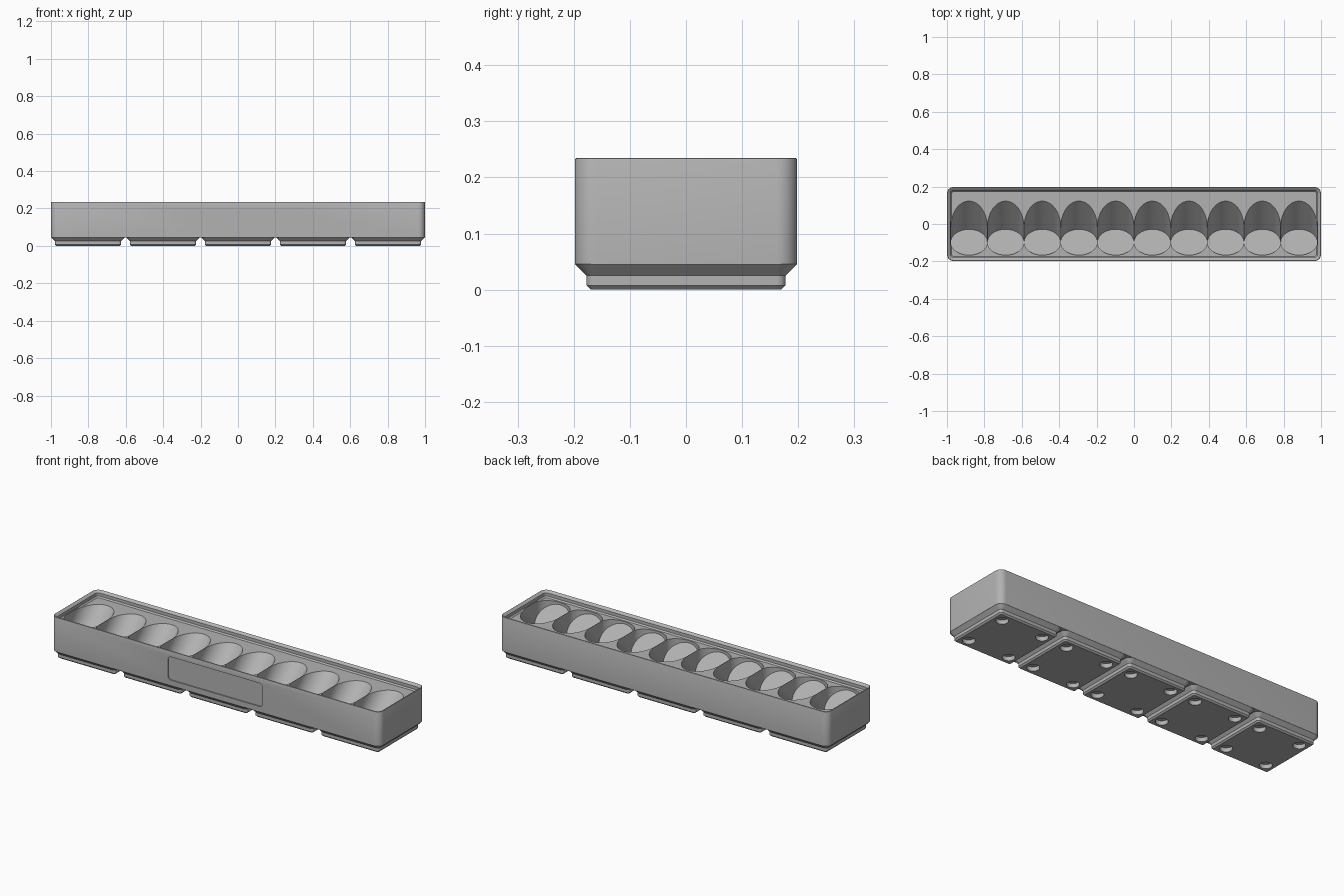
import bpy, bmesh, math
from mathutils import Vector

if "Cube" in bpy.data.objects:
    bpy.data.objects.remove(bpy.data.objects["Cube"])

grey = bpy.data.materials.new("plain_grey")
grey.use_nodes = True
grey.diffuse_color = (0.45, 0.45, 0.45, 1)
grey.node_tree.nodes["Principled BSDF"].inputs["Base Color"].default_value = (0.45, 0.45, 0.45, 1)

HALF_X, HALF_Y = 1.0, 0.198
PITCH = 0.401
DECK = 0.2


def make_object(name, bm):
    bmesh.ops.recalc_face_normals(bm, faces=bm.faces)
    mesh = bpy.data.meshes.new(name)
    bm.to_mesh(mesh)
    bm.free()
    mesh.materials.append(grey)
    obj = bpy.data.objects.new(name, mesh)
    bpy.context.collection.objects.link(obj)
    return obj


def rounded_ring(bm, hx, hy, radius, z, cx=0, steps=8):
    """Rounded rectangle of vertices at height z."""
    ring = []
    for corner, (sx, sy) in enumerate([(1, 1), (-1, 1), (-1, -1), (1, -1)]):
        for i in range(steps + 1):
            a = math.pi / 2 * (corner + i / steps)
            ring.append(bm.verts.new((cx + sx * (hx - radius) + radius * math.cos(a),
                                      sy * (hy - radius) + radius * math.sin(a), z)))
    return ring


def loft(bm, rings):
    """Skin successive rings and cap both ends."""
    for low, high in zip(rings, rings[1:]):
        n = len(low)
        for i in range(n):
            j = (i + 1) % n
            bm.faces.new((low[i], low[j], high[j], high[i]))
    bm.faces.new(rings[0])
    bm.faces.new(rings[-1])


def cut(obj, cutter):
    mod = obj.modifiers.new("cut", "BOOLEAN")
    mod.operation = "DIFFERENCE"
    mod.solver = "EXACT"
    mod.object = cutter
    bpy.context.view_layer.objects.active = obj
    bpy.ops.object.modifier_apply(modifier=mod.name)
    bpy.data.objects.remove(cutter)


def smooth(obj):
    bpy.ops.object.select_all(action="DESELECT")
    obj.select_set(True)
    bpy.context.view_layer.objects.active = obj
    bpy.ops.object.shade_smooth_by_angle(angle=math.radians(30))


# Tray body with stepped stacking lip: (inset, height)
profile = [(0, 0.045), (0, 0.231), (0.001, 0.2335), (0.0035, 0.235), (0.006, 0.2345),
           (0.008, 0.233), (0.018, 0.224), (0.018, 0.207), (0.0248, DECK)]
bm = bmesh.new()
loft(bm, [rounded_ring(bm, HALF_X - d, HALF_Y - d, 0.036 - d, z) for d, z in profile])
tray = make_object("tray_body", bm)

# Ten tilted pockets, each a disc swept from the leaning axis up to vertical
RADIUS, SIDES = 0.0975, 64
lean = Vector((0, 1, 1)).normalized()
slope = Vector((0, -1, 1)).normalized()
bm = bmesh.new()
for k in range(10):
    centre = Vector(((k - 4.5) * 0.196, -0.0975, 0.118))
    points = []
    for i in range(SIDES):
        a = math.tau * i / SIDES
        p = centre + RADIUS * (math.cos(a) * Vector((1, 0, 0)) + math.sin(a) * slope)
        points += [bm.verts.new(p + offset) for offset in
                   (Vector((0, 0, 0)), lean * 0.3, Vector((0, 0, 0.3)))]
    hull = bmesh.ops.convex_hull(bm, input=points)
    bmesh.ops.delete(bm, geom=[v for v in hull["geom_interior"] if isinstance(v, bmesh.types.BMVert)],
                     context="VERTS")
cut(tray, make_object("pocket_cutter", bm))

# Shallow label recess on the front
bm = bmesh.new()
loft(bm, [rounded_ring(bm, 0.288, 0.064, 0.018, z) for z in (-0.006, 0.05)])
for v in bm.verts:
    v.co = Vector((v.co.x, -HALF_Y - v.co.z, 0.139 + v.co.y))
cut(tray, make_object("label_cutter", bm))
smooth(tray)

# Five stepped feet with four round sockets each: (inset, radius, height)
foot_profile = [(0.0282, 0.0076, 0), (0.0205, 0.0153, 0.0076),
                (0.0205, 0.0153, 0.0248), (0, 0.0358, 0.0453)]
for k in range(5):
    cx = (k - 2) * PITCH
    bm = bmesh.new()
    loft(bm, [rounded_ring(bm, HALF_Y - d, HALF_Y - d, r, z, cx) for d, r, z in foot_profile])
    foot = make_object(f"foot_{k + 1}", bm)
    bm = bmesh.new()
    for sx in (-1, 1):
        for sy in (-1, 1):
            made = bmesh.ops.create_cone(bm, cap_ends=True, segments=32, radius1=0.031,
                                         radius2=0.031, depth=0.046)
            bmesh.ops.translate(bm, verts=made["verts"], vec=(cx + sx * 0.124, sy * 0.124, 0))
    cut(foot, make_object("socket_cutter", bm))
    smooth(foot)
